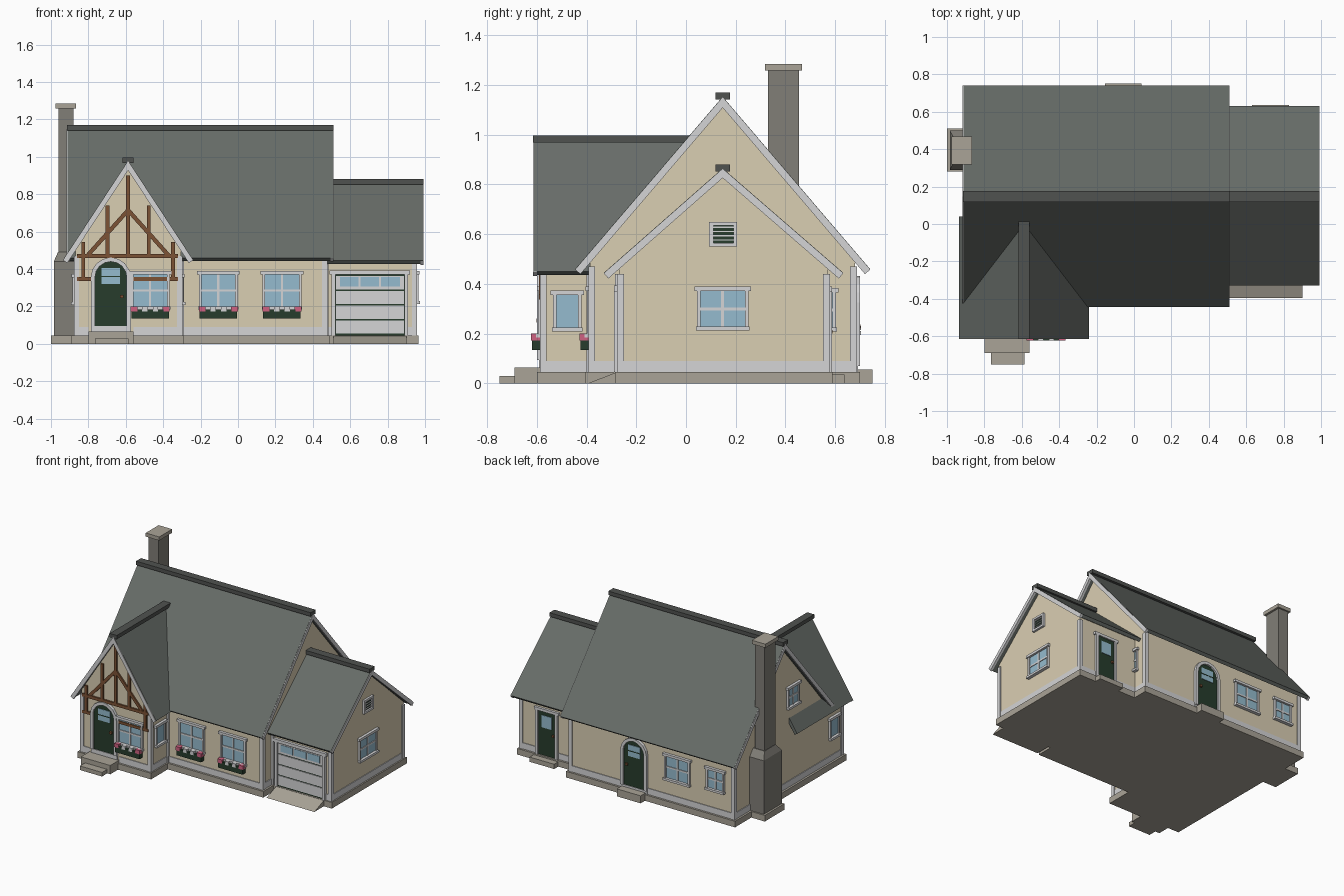
import bpy, bmesh
from math import sin, cos, pi, hypot
from mathutils import Vector

if "Cube" in bpy.data.objects:
    bpy.data.objects.remove(bpy.data.objects["Cube"])

COLOURS = {
    "plaster": (.70, .62, .45), "roof_slate": (.135, .15, .138), "ridge_slate": (.08, .085, .08),
    "pale_stone": (.40, .37, .31), "chimney_stone": (.22, .21, .185), "dark_green": (.02, .045, .025),
    "timber_brown": (.20, .085, .035), "glass_blue": (.30, .50, .62), "flower_pink": (.62, .12, .22),
    "trim_white": (.66, .66, .67)}
NAMES = list(COLOURS)
MATS = []
for n, c in COLOURS.items():
    m = bpy.data.materials.new(n)
    m.use_nodes = True
    m.diffuse_color = (*c, 1)
    bsdf = m.node_tree.nodes["Principled BSDF"]
    bsdf.inputs["Base Color"].default_value = (*c, 1)
    bsdf.inputs["Roughness"].default_value = .8
    MATS.append(m)
WALL, ROOF, RIDGE, STONE, CHIM, GREEN, BROWN, GLASS, PINK, WHITE = range(len(NAMES))


class Part:
    """Collects boxes and extruded outlines into one object."""
    def __init__(self, name):
        self.name, self.bm = name, bmesh.new()

    def box(self, x0, x1, y0, y1, z0, z1, mat):
        return self.prism([(x0, z0), (x1, z0), (x1, z1), (x0, z1)], "y", y0, y1, mat)

    def prism(self, pts, axis, a, b, mat):
        at = (lambda p, d: (d, p[0], p[1])) if axis == "x" else (lambda p, d: (p[0], d, p[1]))
        lo, hi = ([self.bm.verts.new(at(p, d)) for p in pts] for d in (a, b))
        faces = [self.bm.faces.new(lo), self.bm.faces.new(hi[::-1])]
        for i in range(len(pts)):
            j = (i + 1) % len(pts)
            faces.append(self.bm.faces.new((lo[i], hi[i], hi[j], lo[j])))
        for f in faces:
            f.material_index = mat
        return lo + hi

    def on_wall(self, side, plane, u0, u1, z0, z1, w0, w1, mat):
        """Box on a wall: u along it, w outwards from it."""
        s = 1 if side in "BR" else -1
        d0, d1 = sorted((plane + s * w0, plane + s * w1))
        if side in "FB":
            self.box(u0, u1, d0, d1, z0, z1, mat)
        else:
            self.box(d0, d1, u0, u1, z0, z1, mat)

    def done(self):
        bmesh.ops.recalc_face_normals(self.bm, faces=self.bm.faces)
        me = bpy.data.meshes.new(self.name)
        used = sorted({f.material_index for f in self.bm.faces})
        for f in self.bm.faces:
            f.material_index = used.index(f.material_index)
        self.bm.to_mesh(me)
        self.bm.free()
        for i in used:
            me.materials.append(MATS[i])
        ob = bpy.data.objects.new(self.name, me)
        bpy.context.collection.objects.link(ob)


def gable_block(name, axis, c, l, r, eave, top, a, b):
    p = Part(name)
    p.prism([(l, .03), (r, .03), (r, eave), (c, top), (l, eave)], axis, a, b, WALL)
    p.done()


def chevron(c, l, r, eave, top, t, drop=0):
    """Roof cross-section with square-cut eaves."""
    half = (r - l) / 2
    k = hypot(half, top - eave)
    nx, nz = (top - eave) / k * t, half / k * t
    e, h = eave - drop, top - drop
    return [(l, e), (c, h), (r, e), (r - nx, e - nz), (c, h - t * k / half), (l + nx, e - nz)]


def gable_roof(name, axis, c, l, r, eave, top, a, b, barge_ends):
    p = Part(name)
    p.prism(chevron(c, l, r, eave, top, .024), axis, a, b, ROOF)
    for d, s in barge_ends:
        p.prism(chevron(c, l, r, eave, top, .027, .003), axis, *sorted((d + s * .004, d - s * .012)), WHITE)
    cap = [(c - .029, top - .012), (c + .029, top - .012), (c + .029, top + .016), (c - .029, top + .016)]
    p.prism(cap, axis, a - .003, b + .003, RIDGE)
    p.done()


# Walls and roofs
MID = .1475
gable_block("main_walls", "x", MID, -.385, .68, .49, 1.125, -.87, .47)
gable_block("garage_walls", "x", MID, -.27, .57, .46, .835, .4, .95)
gable_block("front_gable_walls", "y", -.5875, -.87, -.305, .50, .945, -.58, -.05)
gable_roof("main_roof", "x", MID, -.445, .74, .46, 1.153, -.912, .507, [(-.912, -1), (.507, 1)])
gable_roof("garage_roof", "x", MID, -.33, .632, .445, .865, .45, .988, [(.988, 1)])
gable_roof("front_gable_roof", "y", -.5875, -.935, -.24, .45, .98, -.612, .04, [(-.612, -1)])

# Foundation, steps and drive
p = Part("foundation")
p.box(-.89, .49, -.405, .70, 0, .045, STONE)
p.box(.4, .965, -.285, .59, 0, .045, STONE)
p.box(-.89, -.29, -.60, -.3, 0, .045, STONE)
p.box(-1, -.85, .28, .51, 0, .045, STONE)
p.done()
p = Part("door_steps")
p.box(-.80, -.56, -.69, -.58, 0, .065, STONE)
p.box(-.765, -.585, -.75, -.69, 0, .03, STONE)
p.box(-.155, .04, .68, .75, 0, .055, STONE)
p.box(.63, .83, .57, .637, 0, .035, STONE)
p.done()
p = Part("drive_ramp")
p.prism([(-.395, 0), (-.28, 0), (-.28, .045)], "x", .51, .90, STONE)
p.done()

# Base boards and corner boards
p = Part("base_boards")
for side, plane, u0, u1 in [("F", -.385, -.30, .47), ("F", -.58, -.87, -.80), ("F", -.58, -.56, -.305),
                            ("F", -.27, .47, .50), ("F", -.27, .91, .95), ("R", .95, -.27, .57),
                            ("R", -.305, -.58, -.385), ("R", .47, .57, .68), ("R", .47, -.385, -.27),
                            ("B", .68, -.87, -.165), ("B", .68, .045, .47), ("B", .57, .47, .64),
                            ("B", .57, .82, .95), ("L", -.87, -.58, .29), ("L", -.87, .5, .68)]:
    p.on_wall(side, plane, u0, u1, .045, .09, 0, .005, WHITE)
p.done()
p = Part("corner_boards")
for x, y, sx, sy, top in [(-.87, -.58, -1, -1, .47), (-.305, -.58, 1, -1, .47), (.47, -.385, 1, -1, .47),
                          (.95, -.27, 1, -1, .44), (.95, .57, 1, 1, .44), (.47, .68, 1, 1, .47),
                          (-.87, .68, -1, 1, .47)]:
    xs, ys = sorted((x + sx * .008, x - sx * .02)), sorted((y + sy * .008, y - sy * .02))
    p.box(*xs, *ys, .045, top, WHITE)
p.box(-.307, -.290, -.40, -.38, .045, .45, WHITE)
p.box(.465, .485, -.285, -.262, .045, .44, WHITE)
p.done()


def window(name, side, plane, u, half, z0, z1, cross=True):
    p = Part(name)
    put = lambda a, b, c, d, w, m: p.on_wall(side, plane, u + a, u + b, c, d, -.01, w, m)
    put(-half, half, z0, z1, .004, GLASS)
    for s in (-1, 1):
        put(*sorted((s * half, s * (half + .014))), z0, z1, .014, WHITE)
    put(-half - .024, half + .024, z1, z1 + .018, .02, WHITE)
    put(-half - .018, half + .018, z0 - .016, z0, .024, WHITE)
    if cross:
        mid = (z0 + z1) / 2
        put(-.006, .006, z0, z1, .009, WHITE)
        put(-half, half, mid - .006, mid + .006, .009, WHITE)
    p.done()


def flower_box(name, plane, u):
    p = Part(name)
    p.on_wall("F", plane, u - .10, u + .10, .135, .175, .006, .04, GREEN)
    w = .2 / 7
    for i, m in enumerate([PINK, GREEN, WHITE, GREEN, WHITE, GREEN, PINK]):
        a = u - .10 + i * w
        grow = .004 if m == PINK else 0
        p.on_wall("F", plane, a - grow, a + w + grow, .172, .185 if m == GREEN else .2, .004, .043, m)
    p.done()


# Windows
for n, plane, u in [("gable", -.58, -.47), ("middle", -.385, -.105), ("right", -.385, .235)]:
    window(n + "_front_window", "F", plane, u, .09, .20, .372)
    flower_box(n + "_flower_box", plane, u)
window("garage_side_window", "R", .95, MID, .09, .228, .372)
window("gable_right_window", "R", -.305, -.478, .043, .225, .355, False)
window("gable_left_window", "L", -.87, -.478, .043, .225, .355, False)
window("main_right_window", "R", .47, .53, .06, .225, .365)
window("attic_window", "L", -.87, 0, .055, .64, .77)
window("back_wide_window", "B", .68, -.41, .09, .21, .372)
window("back_small_window", "B", .68, -.72, .06, .23, .365)


def arch(u, half, z0, spring, n=8):
    return [(u + half, z0)] + [(u + half * cos(pi * i / n), spring + half * sin(pi * i / n))
                               for i in range(n + 1)] + [(u - half, z0)]


def arched_door(name, side, plane, u, z0, spring):
    p = Part(name)
    s = -1 if side == "F" else 1
    p.prism(arch(u, .085, z0, spring), "y", plane - s * .01, plane + s * .008, GREEN)
    ring = arch(u, .107, z0, spring) + arch(u, .085, z0, spring)[::-1]
    p.prism(ring, "y", plane - s * .01, plane + s * .02, WHITE)
    p.on_wall(side, plane, u - .05, u + .05, spring - .035, spring + .05, 0, .012, GLASS)
    p.on_wall(side, plane, u - .05, u + .05, spring + .002, spring + .008, 0, .014, GREEN)
    p.on_wall(side, plane, u - .107, u + .107, z0 - .03, z0, 0, .012, WHITE)
    p.on_wall(side, plane, u + .05, u + .068, z0 + .15, z0 + .166, 0, .022, BROWN)
    p.done()


# Doors
arched_door("front_door", "F", -.58, -.68, .095, .355)
arched_door("back_door", "B", .68, -.06, .07, .325)
p = Part("garage_back_door")
p.on_wall("B", .57, .66, .80, .045, .37, 0, .008, GREEN)
p.on_wall("B", .57, .69, .77, .25, .34, 0, .012, GLASS)
p.on_wall("B", .57, .67, .685, .2, .215, 0, .02, BROWN)
for a, b, c, d in [(.64, .66, .045, .37), (.80, .82, .045, .37), (.63, .83, .37, .39)]:
    p.on_wall("B", .57, a, b, c, d, 0, .018, WHITE)
p.done()

# Garage door
p = Part("garage_door")
p.on_wall("F", -.27, .52, .89, .045, .37, 0, .004, GREEN)
for i in range(4):
    p.on_wall("F", -.27, .523, .887, .055 + i * .079, .126 + i * .079, 0, .010, WHITE)
for i in range(3):
    p.on_wall("F", -.27, .545 + i * .11, .645 + i * .11, .307, .357, 0, .013, GLASS)
for a, b, c, d in [(.50, .52, .045, .37), (.89, .91, .045, .37), (.49, .92, .37, .393)]:
    p.on_wall("F", -.27, a, b, c, d, 0, .02, WHITE)
p.done()

# Gable vent
p = Part("gable_vent")
p.on_wall("R", .95, .11, .19, .565, .635, 0, .004, GREEN)
for i in range(4):
    p.on_wall("R", .95, .11, .19, .574 + i * .017, .579 + i * .017, 0, .01, WHITE)
for a, b, c, d in [(.093, .11, .55, .65), (.19, .205, .55, .65), (.11, .19, .55, .565), (.11, .19, .635, .65)]:
    p.on_wall("R", .95, a, b, c, d, 0, .016, WHITE)
p.done()

# Half-timbering on the front gable
p = Part("gable_timbers")
beam = lambda a, b, c, d: p.on_wall("F", -.58, a, b, c, d, 0, .012, BROWN)
beam(-.86, -.32, .458, .48)
beam(-.86, -.787, .337, .357)
beam(-.573, -.32, .337, .357)
beam(-.598, -.577, .48, .90)
for s in (-1, 1):
    for off, z0, z1 in [(.11, .48, .74), (.24, .34, .545)]:
        u = -.5875 + s * off
        beam(u - .01, u + .01, z0, z1)
    a, b = Vector((-.5875 + s * .215, .475)), Vector((-.5875, .715))
    n = (b - a).orthogonal().normalized() * .011
    p.prism([a + n, b + n, b - n, a - n], "y", -.59, -.57, BROWN)
p.done()

# Chimney
p = Part("chimney")
p.box(-.985, -.86, .29, .50, .045, .44, CHIM)
shoulder = p.box(-.985, -.86, .29, .50, .44, .49, CHIM)
for v in shoulder:
    if v.co.z > .46:
        v.co.x = max(v.co.x, -.963)
        v.co.y = .395 + (v.co.y - .395) * .62
p.box(-.96, -.88, .33, .455, .48, 1.262, CHIM)
p.box(-.975, -.865, .317, .467, 1.258, 1.285, STONE)
p.done()
